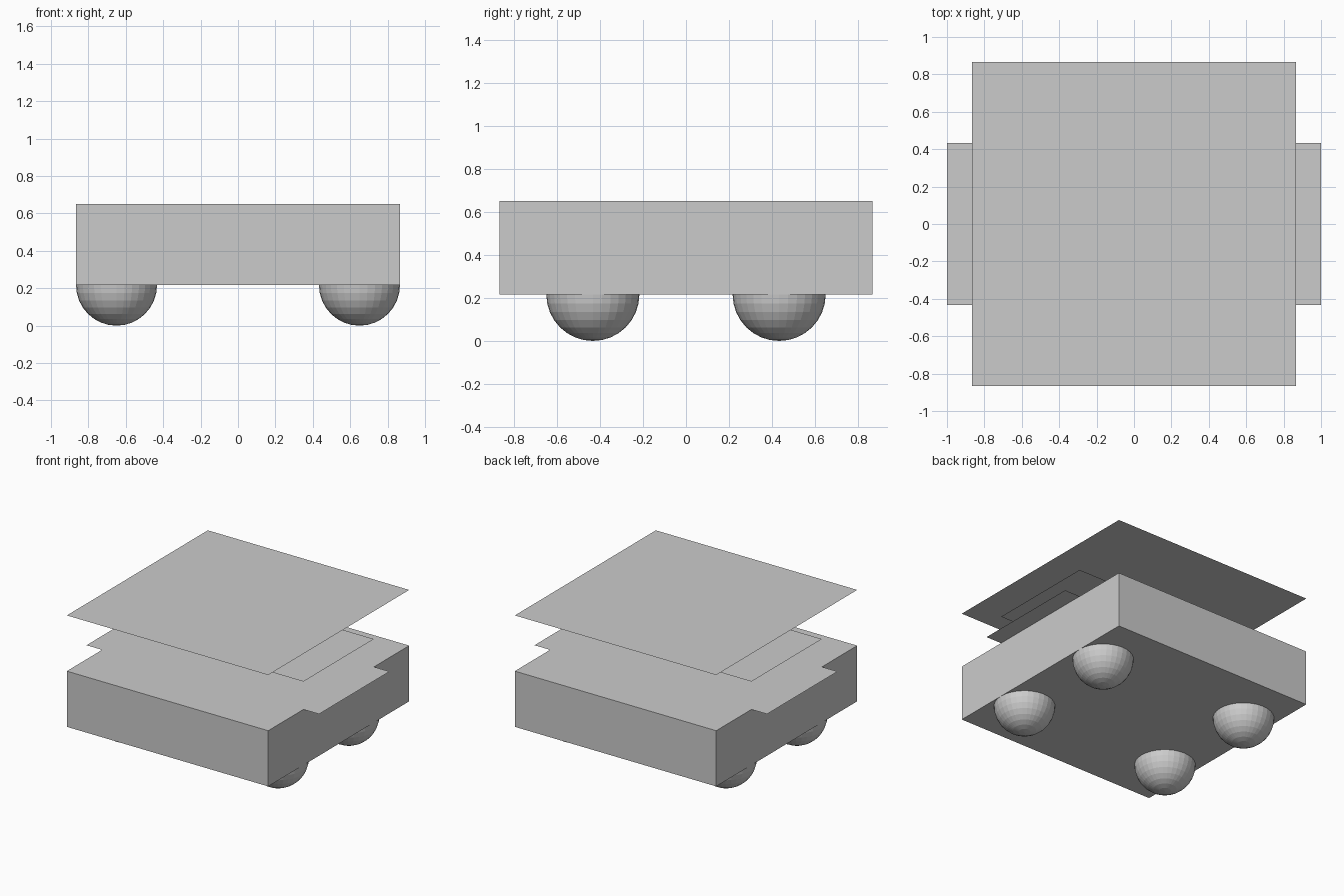
import bpy

if "Cube" in bpy.data.objects:
    bpy.data.objects.remove(bpy.data.objects["Cube"])

U = 0.433          # module size: body is 4 x 4 x 1 modules
R = U / 2          # foot radius


def name_last(name):
    bpy.context.object.name = name


def sheet(name, half_x, half_y, z):
    """Thin single-face rectangular panel."""
    mesh = bpy.data.meshes.new(name)
    mesh.from_pydata([(-half_x, -half_y, z), (half_x, -half_y, z),
                      (half_x, half_y, z), (-half_x, half_y, z)], [], [(0, 1, 2, 3)])
    bpy.context.collection.objects.link(bpy.data.objects.new(name, mesh))


# Main body block
bpy.ops.mesh.primitive_cube_add(size=1, location=(0, 0, R + U / 2))
bpy.context.object.scale = (4 * U, 4 * U, U)
bpy.ops.object.transform_apply(location=False, rotation=False, scale=True)
name_last("body")

# Four ball feet, half sunk into the body
for sx, side in ((-1, "left"), (1, "right")):
    for sy, end in ((-1, "front"), (1, "back")):
        bpy.ops.mesh.primitive_uv_sphere_add(segments=32, ring_count=16, radius=R,
                                             location=(sx * 1.5 * U, sy * U, R))
        name_last(f"foot_{end}_{side}")

# Stacked flat panels: wide one on the body top, a middle one, and the roof
sheet("wide_panel", 1.0, U, R + U)
sheet("middle_panel", 2 * U, U, R + 1.5 * U)
sheet("roof_panel", 2 * U, 2 * U, R + 2 * U)
